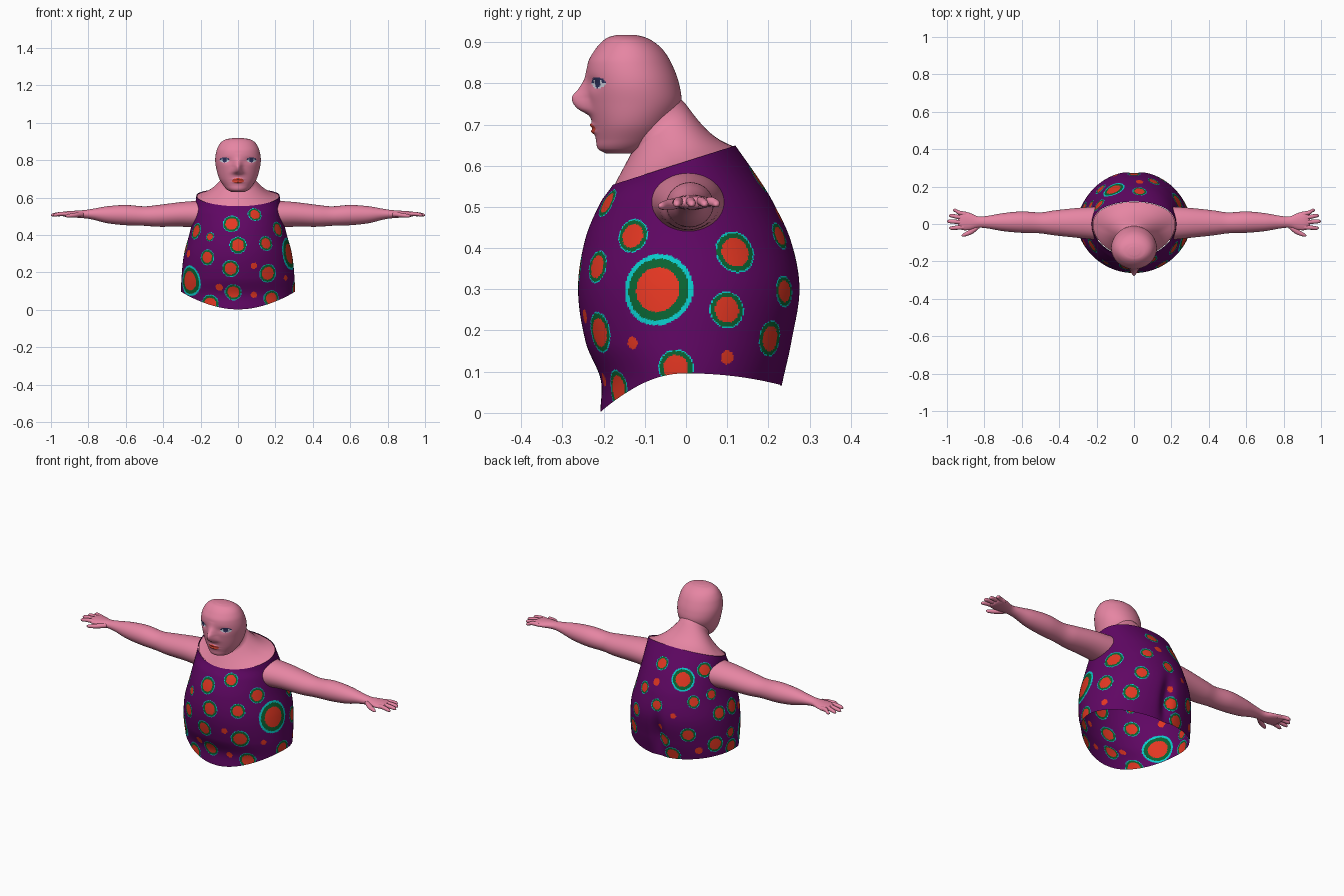
import bpy, math
from mathutils import Vector

if "Cube" in bpy.data.objects:
    bpy.data.objects.remove(bpy.data.objects["Cube"])

def mat(name, col):
    m = bpy.data.materials.new(name)
    m.diffuse_color = (*col, 1)
    m.use_nodes = True
    m.node_tree.nodes["Principled BSDF"].inputs["Base Color"].default_value = m.diffuse_color
    return m

SKIN = mat("pink_skin", (.79, .235, .365))
PURPLE = mat("purple_cloth", (.115, .002, .125))
ORANGE = mat("orange_red_dot", (.78, .038, .016))
GREEN = mat("green_ring", (.003, .125, .032))
CYAN = mat("cyan_ring", (.003, .6, .6))
NAVY = mat("navy_eye", (.03, .035, .12))
WHITE = mat("eye_white", (.7, .73, .83))
LIPS = mat("red_lips", (.68, .06, .035))

def interp(tab, x):
    """Smooth interpolation of rows (x, a, b, ...) sorted by x."""
    x = min(max(x, tab[0][0]), tab[-1][0])
    i = 0
    while i < len(tab) - 2 and x > tab[i + 1][0]:
        i += 1
    def slope(j, k):
        a, b = tab[max(j - 1, 0)], tab[min(j + 1, len(tab) - 1)]
        return (b[k] - a[k]) / (b[0] - a[0])
    p, q = tab[i], tab[i + 1]
    h = q[0] - p[0]
    s = (x - p[0]) / h
    out = []
    for k in range(1, len(p)):
        out.append((2*s**3 - 3*s*s + 1) * p[k] + (s**3 - 2*s*s + s) * h * slope(i, k)
                   + (3*s*s - 2*s**3) * q[k] + (s**3 - s*s) * h * slope(i + 1, k))
    return out

def loft(name, rings, mats, rule=None, caps=(False, False), mirror=False):
    """Skin a list of closed rings; rule(face centre) gives the material index."""
    n = len(rings[0])
    verts = [p for r in rings for p in r]
    faces = [(i*n + j, i*n + (j+1) % n, (i+1)*n + (j+1) % n, (i+1)*n + j)
             for i in range(len(rings) - 1) for j in range(n)]
    if caps[0]:
        faces.append(tuple(reversed(range(n))))
    if caps[1]:
        faces.append(tuple(range((len(rings) - 1) * n, len(rings) * n)))
    me = bpy.data.meshes.new(name)
    me.from_pydata(verts, [], faces)
    for m in mats:
        me.materials.append(m)
    for p in me.polygons:
        p.use_smooth = True
        if rule:
            p.material_index = rule(p.center)
    ob = bpy.data.objects.new(name, me)
    bpy.context.collection.objects.link(ob)
    if mirror:
        ob.modifiers.new("mirror", 'MIRROR').use_mirror_merge = False
    return ob

# ---- dress: half width, front depth and back depth by height
BODY = [(0, .29, .208, .22), (.08, .303, .207, .24), (.17, .302, .243, .262),
        (.3, .288, .262, .281), (.42, .256, .245, .254), (.51, .237, .208, .212),
        (.56, .229, .175, .182), (.66, .217, .15, .112)]

def body(t, z):
    a, f, b = interp(BODY, z)
    c = math.cos(t)
    x, y = a * math.sin(t), c * (b if c > 0 else f)
    if c > 0:   # soft cleft low on the back
        y -= .03 * math.exp(-(x / .035)**2) * math.exp(-((z - .19) / .11)**2)
    return Vector((x, y, z))

def hem(t):
    c = math.cos(t)
    return .096 - (.03 if c > 0 else .094) * c * c

def neckline(t):
    z = .6
    for _ in range(12):
        z = .554 + .32 * (body(t, z).y + .177)
    return z

# dots: (x or y, z, outer radius) as seen from each side
FRONT = [(-.035, .46, .047), (.09, .51, .038), (-.15, .39, .025), (0, .345, .046),
         (.15, .355, .04), (-.165, .28, .042), (-.04, .22, .046), (.085, .235, .017),
         (.16, .195, .05), (-.1, .12, .02), (-.025, .095, .045), (.085, .08, .017),
         (-.26, .155, .082), (-.15, .03, .05), (-.225, .42, .045)]
RIGHT = [(-.13, .43, .042), (-.07, .3, .088), (.12, .39, .052), (.1, .25, .045),
         (-.13, .17, .015), (-.025, .11, .044), (.1, .135, .017), (.205, .18, .044),
         (.24, .295, .038), (-.165, .06, .045)]
LEFT = [(-.02, .33, .045), (.1, .43, .03), (-.1, .3, .02), (.02, .2, .03), (.02, .12, .042)]
BACK = [(-.11, .515, .062), (.03, .568, .038), (-.19, .56, .04), (0, .37, .034),
        (-.18, .405, .034), (-.27, .325, .04), (.105, .43, .034), (-.02, .25, .016),
        (-.1, .33, .015), (-.17, .225, .042), (-.035, .175, .04),
        (-.08, .095, .045), (-.21, .13, .02), (-.27, .16, .045), (.03, .48, .02)]
dots = []
for view, lst in (("F", FRONT), ("R", RIGHT), ("L", LEFT), ("B", BACK)):
    for u, z, r in lst:
        a, f, b = interp(BODY, z)
        if view in "FB":
            s = math.asin(max(-1, min(1, u / a)))
            t = s if view == "B" else math.pi - s
        else:
            t = math.acos(u / (b if u > 0 else f)) * (1 if view == "R" else -1)
        dots.append((body(t, z), r))

def dot_rule(p):
    for c, r in dots:
        if abs(p.z - c.z) > r:
            continue
        d = (p - c).length / r
        if d < 1:
            if r < .021:
                return 1
            lim = (.63, .87) if r > .06 else (.7, .93)
            return 1 if d < lim[0] else 2 if d < lim[1] else 3
    return 0

N, M = 400, 150
rings = []
ends = [(hem(2*math.pi*j/N), neckline(2*math.pi*j/N)) for j in range(N)]
for i in range(M + 1):
    k = i / M
    rings.append([body(2*math.pi*j/N, ends[j][0]*(1-k) + ends[j][1]*k) for j in range(N)])
loft("dress", rings, [PURPLE, ORANGE, GREEN, CYAN], dot_rule)

# ---- bare shoulders and neck, rising from just inside the neckline
rings = []
for i in range(15):
    k = i / 12
    ring = []
    for j in range(64):
        t = 2 * math.pi * j / 64
        c = math.cos(t)
        low = body(t, neckline(t))
        low = Vector((low.x * .985, low.y * .985, low.z - .003))
        top = Vector((.082 * math.sin(t), -.067 + .066 * c, .69 + .06 * c))
        p = low.lerp(top, min(k, 1))
        p.z -= .018 * math.sin(math.pi * min(k, 1)) * min(1, max(0, 1 + c))
        if k > 1:
            p += Vector((0, -.03, .03)) * (k - 1) * 6
        ring.append(p)
    rings.append(ring)
loft("shoulders_and_neck", rings, [SKIN])

# ---- head: half width, front y and back y by height, nose and lips as bumps
HEAD = [(.63, .035, -.195, -.12), (.64, .056, -.213, -.09), (.665, .078, -.219, -.06),
        (.7, .1, -.226, -.035), (.75, .115, -.236, -.012), (.8, .122, -.241, -.017),
        (.85, .115, -.238, -.036), (.88, .102, -.222, -.055), (.9, .085, -.205, -.077),
        (.912, .062, -.188, -.1), (.917, .032, -.17, -.12)]
NOSE = [(.705, 0), (.722, .006), (.74, .031), (.765, .039), (.785, .022), (.81, .006), (.84, 0)]
rings = []
for i in range(131):
    z = .63 + .287 * (1 - math.cos(math.pi * i / 130)) / 2
    w, f, b = interp(HEAD, z)
    nose = interp(NOSE, z)[0]
    ring = []
    for j in range(200):
        t = 2 * math.pi * j / 200
        x, c = w * math.sin(t), math.cos(t)
        y = (f + b) / 2 + c * (b - f) / 2
        if c < 0:
            y -= nose * math.exp(-(x / (.02 + .25 * max(0, .765 - z)))**2)
            for zl in (.683, .698):   # lips
                y -= .008 * math.exp(-(x / .025)**2 - ((z - zl) / .006)**2)
            y += .006 * math.exp(-((abs(x) - .06) / .025)**2 - ((z - .798) / .016)**2)
        ring.append((x, y, z))
    rings.append(ring)

def face_rule(p):
    if p.y > -.13:
        return 0
    dx, dz = abs(p.x) - .072, p.z - .801
    e = (dx / .026)**2 + (dz / .014)**2
    if e < 1:   # iris, upper lash line, white
        iris = dx * dx + dz * dz < .0125**2
        return 1 if iris or (e > .5 and dz > 0) else 2
    if (p.x / .031)**2 + ((p.z - .69) / .013)**2 < 1:
        return 3
    return 0

loft("head", rings, [SKIN, NAVY, WHITE, LIPS], face_rule, (True, True))

# ---- arms, fingers and thumbs, mirrored across the body
def limb(name, table, steps, n):
    rings = []
    x0, x1 = table[0][0], table[-1][0]
    for i in range(steps + 1):
        x = x0 + (x1 - x0) * i / steps
        y, z, ry, rz = interp(table, x)
        rings.append([(x, y + ry * math.cos(2*math.pi*j/n), z + rz * math.sin(2*math.pi*j/n))
                      for j in range(n)])
    loft(name, rings, [SKIN], None, (True, True), True)

limb("arm", [(.19, .004, .51, .09, .074), (.3, .006, .51, .08, .066),
             (.43, .006, .502, .066, .058), (.5, .006, .501, .056, .052),
             (.6, .01, .506, .057, .054), (.7, .01, .508, .048, .045),
             (.78, .01, .511, .034, .028), (.83, .01, .511, .03, .021),
             (.88, .014, .511, .046, .018), (.92, .018, .511, .05, .015),
             (.94, .018, .51, .038, .009)], 70, 40)
for nm, y0, y1, tip in (("little_finger", .052, .073, .968), ("ring_finger", .03, .045, .99),
                        ("middle_finger", .008, .014, 1.0), ("index_finger", -.016, -.022, .988)):
    limb(nm, [(.9, y0, .511, .012, .012), (.94, (y0 + y1) / 2, .513, .0115, .011),
              (tip - .012, y1, .508, .0095, .009), (tip - .003, y1, .506, .006, .006),
              (tip, y1, .505, .002, .002)], 16, 14)
limb("thumb", [(.825, -.005, .509, .016, .012), (.86, -.032, .507, .018, .013),
               (.89, -.05, .504, .013, .011), (.915, -.06, .502, .008, .008),
               (.922, -.062, .502, .002, .002)], 16, 14)
